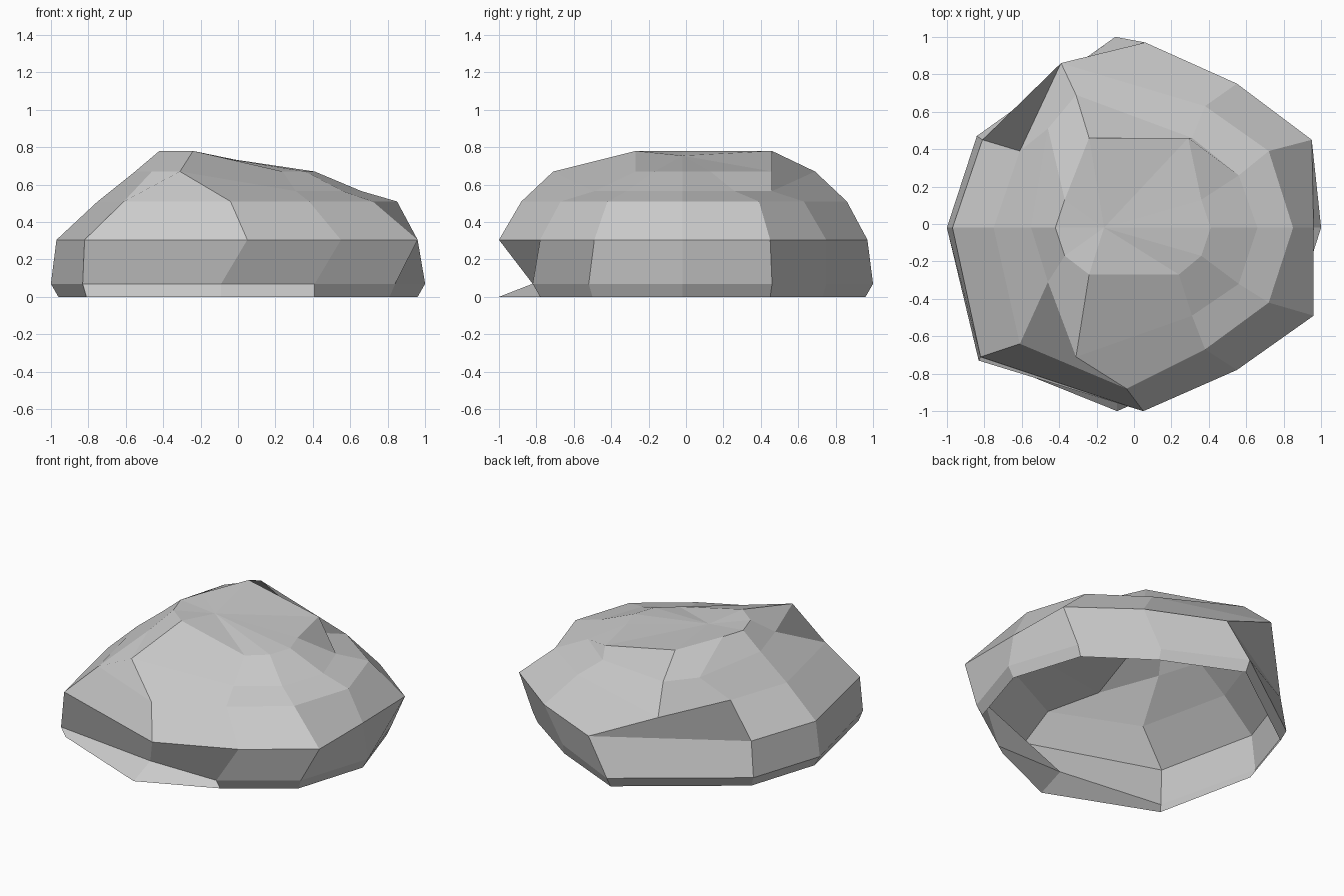
import bpy, bmesh

if "Cube" in bpy.data.objects:
    bpy.data.objects.remove(bpy.data.objects["Cube"])

# Ten-sided cross-sections, listed round the rock from the left side via the front
foot = [(-.96, -.02), (-.81, -.71), (-.09, -1), (.41, -.78), (.81, -.5),
        (.96, -.02), (.81, .45), (.41, .73), (-.1, .96), (-.81, .45)]
skirt = [(-1, -.02), (-.83, -.73), (-.09, -.82), (.41, -.82), (.84, -.52),
         (1, -.02), (.84, .46), (.41, .75), (-.1, 1), (-.84, .47)]
belly = [(-.97, -.02), (-.82, -.71), (.05, -1), (.55, -.78), (.96, -.49),
         (.96, -.02), (.95, .45), (.55, .75), (.06, .97), (-.81, .45)]
shoulder = [(-.75, -.02), (-.61, -.64), (-.04, -.88), (.38, -.67), (.72, -.42),
            (.85, -.02), (.72, .39), (.38, .63), (-.39, .86), (-.61, .39)]
ledge = [(-.55, -.02), (-.46, -.31), (-.31, -.71), (.31, -.49), (.56, -.32),
         (.66, -.02), (.56, .26), (.31, .46), (-.31, .69), (-.46, .51)]
crown = [(-.42, -.02), (-.37, -.17), (-.24, -.27), (.24, -.27), (.36, -.17),
         (.41, -.02), (.36, .13), (.29, .46), (-.24, .46), (-.37, .13)]


def ring(bm, outline, z_left, z_right=None):
    """Cross-section; the left half may sit higher than the right half."""
    z_right = z_left if z_right is None else z_right
    return [bm.verts.new((x, y, z_left if x < -.2 else z_right)) for x, y in outline]


def bridge(bm, low, high):
    n = len(low)
    for i in range(n):
        j = (i + 1) % n
        bm.faces.new((low[i], low[j], high[j], high[i]))


bm = bmesh.new()
rings = [ring(bm, foot, 0), ring(bm, skirt, .07), ring(bm, belly, .305),
         ring(bm, shoulder, .51), ring(bm, ledge, .67, .565), ring(bm, crown, .78, .67)]
for low, high in zip(rings, rings[1:]):
    bridge(bm, low, high)

# Sloping top facets; the underside stays open
peak = bm.verts.new((-.16, -.02, .755))
top = rings[-1]
for i in range(len(top)):
    bm.faces.new((top[i], top[(i + 1) % len(top)], peak))

bmesh.ops.recalc_face_normals(bm, faces=bm.faces)
mesh = bpy.data.meshes.new("rock")
bm.to_mesh(mesh)
bm.free()
bpy.context.collection.objects.link(bpy.data.objects.new("rock", mesh))
